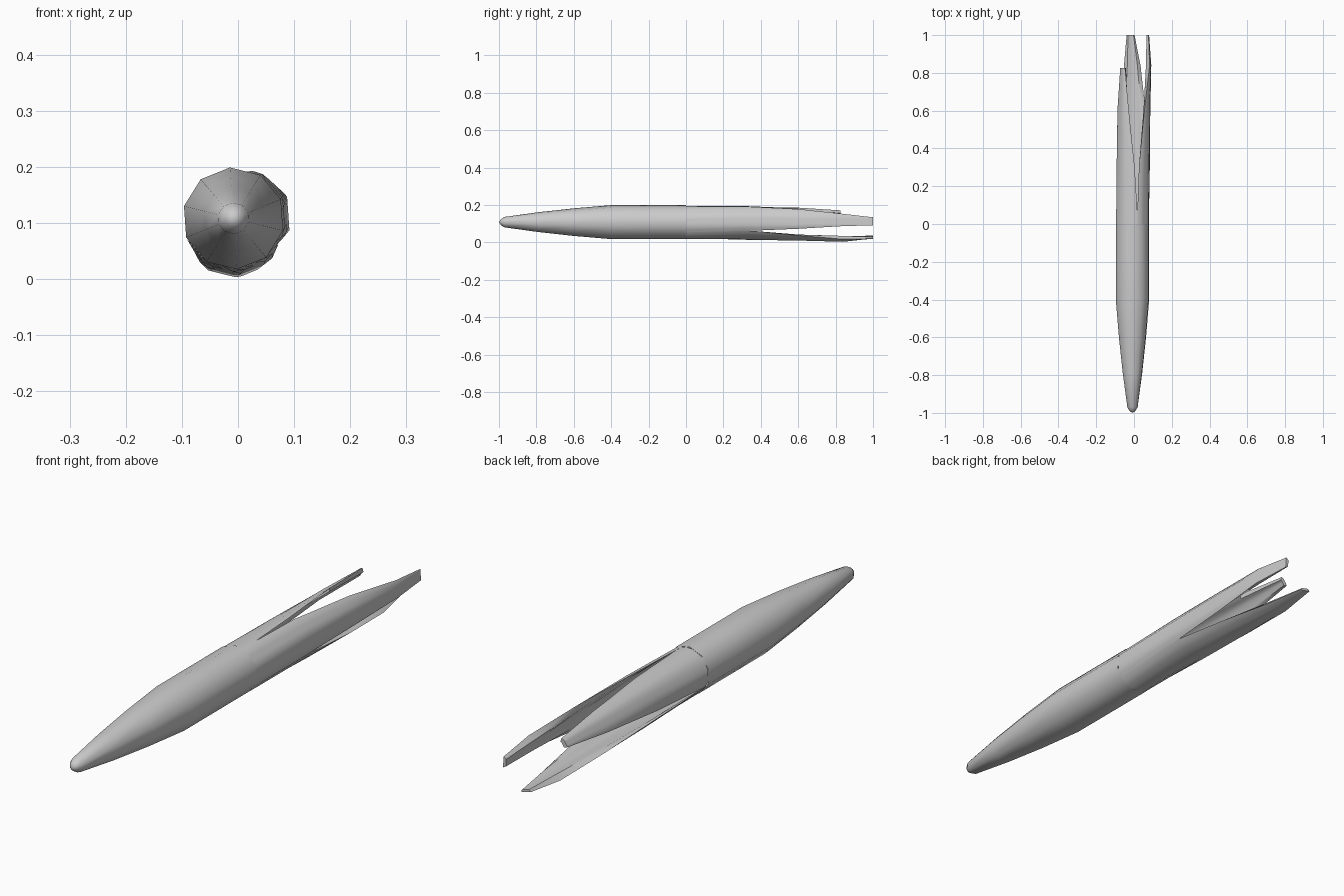
import bpy, bmesh, math

if "Cube" in bpy.data.objects:
    bpy.data.objects.remove(bpy.data.objects["Cube"])

SIDES, PHASE = 10, 22.0
STEP = 360 / SIDES
CX, CZ = -0.008, 0.108


def ring_point(angle, radius, y, cx=CX, cz=CZ):
    """Point on the ten-sided cross-section at any angle (degrees)."""
    off = (angle - PHASE) % STEP - STEP / 2
    r = radius * math.cos(math.radians(STEP / 2)) / math.cos(math.radians(off))
    a = math.radians(angle)
    return (cx + r * math.cos(a), y, cz + r * math.sin(a))


def loft(name, rings, tip=None, cap_end=False, cap_start=False):
    bm = bmesh.new()
    loops = [[bm.verts.new(p) for p in ring] for ring in rings]
    for a, b in zip(loops, loops[1:]):
        n = len(a)
        for i in range(n):
            j = (i + 1) % n
            bm.faces.new((a[i], a[j], b[j], b[i]))
    if tip:
        t = bm.verts.new(tip)
        first = loops[0]
        for i in range(len(first)):
            bm.faces.new((t, first[i], first[(i + 1) % len(first)]))
    if cap_start:
        bm.faces.new(loops[0])
    if cap_end:
        bm.faces.new(loops[-1])
    bmesh.ops.recalc_face_normals(bm, faces=bm.faces)
    me = bpy.data.meshes.new(name)
    bm.to_mesh(me)
    bm.free()
    ob = bpy.data.objects.new(name, me)
    bpy.context.collection.objects.link(ob)
    bpy.ops.object.select_all(action='DESELECT')
    ob.select_set(True)
    bpy.context.view_layer.objects.active = ob
    bpy.ops.object.shade_smooth_by_angle(angle=math.radians(45))
    return ob


# Closed front half of the bud: (y, radius)
profile = [(-0.99, 0.016), (-0.97, 0.028), (-0.79, 0.053),
           (-0.60, 0.074), (-0.40, 0.091), (-0.20, 0.091), (0.0, 0.091)]
loft("bud_body",
     [[ring_point(PHASE + i * STEP, r, y) for i in range(SIDES)] for y, r in profile],
     tip=(CX, -1.0, CZ))


def petal(name, stations, count=10):
    """Stations: y, start angle, end angle, radius, thickness."""
    rings = []
    for y, a0, a1, r, t in stations:
        angles = [a0 + (a1 - a0) * i / (count - 1) for i in range(count)]
        outer = [ring_point(a, r, y) for a in angles]
        inner = [ring_point(a, r - t, y) for a in reversed(angles[1:-1])]
        rings.append(outer + inner)
    loft(name, rings, cap_start=True, cap_end=True)


# Three long tapering petals that split apart towards the back
petal("right_petal", [(0.0, -42, 74, 0.091, 0.006), (0.3, -32, 68, 0.095, 0.012),
                      (0.6, -22, 48, 0.098, 0.018), (0.84, -12, 26, 0.103, 0.026),
                      (1.0, -11, 17, 0.091, 0.012)])
petal("bottom_petal", [(0.0, 205, 322, 0.092, 0.006), (0.35, 222, 330, 0.097, 0.012),
                       (0.6, 232, 314, 0.101, 0.018), (0.84, 244, 295, 0.106, 0.024),
                       (1.0, 249, 277, 0.090, 0.010)])
petal("left_petal", [(0.0, 70, 212, 0.0905, 0.006), (0.3, 82, 194, 0.087, 0.010),
                     (0.6, 104, 172, 0.083, 0.014), (0.825, 122, 152, 0.077, 0.016)])
